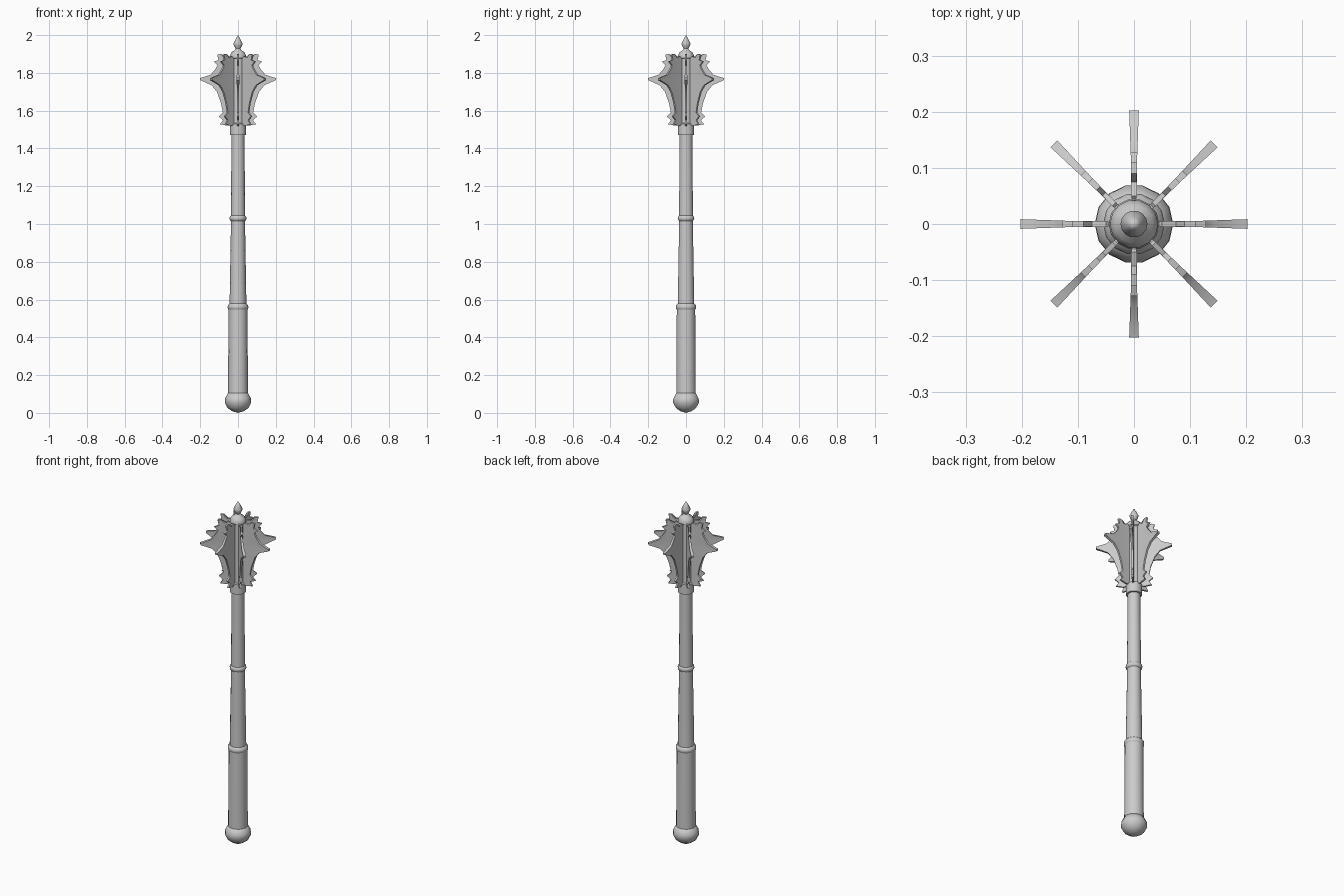
import bpy, bmesh, math

if "Cube" in bpy.data.objects:
    bpy.data.objects.remove(bpy.data.objects["Cube"])

SIDES = 14


def finish(name, bm, angle=35):
    bmesh.ops.remove_doubles(bm, verts=bm.verts, dist=1e-5)
    bmesh.ops.recalc_face_normals(bm, faces=bm.faces)
    me = bpy.data.meshes.new(name)
    bm.to_mesh(me)
    bm.free()
    ob = bpy.data.objects.new(name, me)
    bpy.context.collection.objects.link(ob)
    bpy.ops.object.select_all(action='DESELECT')
    ob.select_set(True)
    bpy.context.view_layer.objects.active = ob
    bpy.ops.object.shade_smooth_by_angle(angle=math.radians(angle))
    return ob


def lathe(name, profile):
    """Turn a (radius, z) profile around the z axis."""
    bm = bmesh.new()
    vs = [bm.verts.new((r, 0, z)) for r, z in profile]
    es = [bm.edges.new(p) for p in zip(vs, vs[1:])]
    bmesh.ops.spin(bm, geom=vs + es, cent=(0, 0, 0), axis=(0, 0, 1),
                   angle=math.tau, steps=SIDES, use_merge=True)
    return finish(name, bm, 50)


def ring(name, z, r, h):
    lathe(name, [(r - .012, z - h), (r - .002, z - h * .5), (r, z),
                 (r - .002, z + h * .5), (r - .012, z + h)])


# Handle, bottom to top
lathe("pommel", [(0, 0), (.03, .009), (.055, .026), (.07, .055), (.069, .075), (.054, .104), (.04, .108)])
lathe("grip", [(.053, .09), (.050, .555), (.04, .562)])
ring("lower_ring", .56, .055, .02)
lathe("middle_shaft", [(.045, .55), (.037, 1.02)])
ring("upper_ring", 1.03, .045, .018)
lathe("upper_shaft", [(.038, 1.02), (.034, 1.48)])

# Head core, domed cap and finial
lathe("head_collar", [(.03, 1.47), (.043, 1.472), (.043, 1.53), (.036, 1.535)])
lathe("head_core", [(.036, 1.52), (.036, 1.875), (.043, 1.88), (.043, 1.892), (.034, 1.91),
                    (.018, 1.92), (.013, 1.928), (.022, 1.945), (.024, 1.955), (.012, 1.98), (0, 2.0)])

# Flange: scalloped outer edge and the matching edge of its flat panel
outer = [(.055, 1.52), (.095, 1.528), (.08, 1.55), (.102, 1.57), (.08, 1.59), (.09, 1.64),
         (.112, 1.70), (.14, 1.735), (.202, 1.762), (.202, 1.772), (.145, 1.79), (.12, 1.82),
         (.108, 1.84), (.128, 1.86), (.103, 1.868), (.11, 1.897), (.09, 1.9), (.075, 1.88), (.05, 1.888)]
panel = [(.05, 1.522), (.06, 1.53), (.062, 1.545), (.066, 1.565), (.068, 1.585), (.08, 1.64),
         (.098, 1.70), (.113, 1.74), (.12, 1.76), (.12, 1.773), (.114, 1.79), (.10, 1.815),
         (.092, 1.835), (.088, 1.852), (.082, 1.862), (.076, 1.873), (.07, 1.878), (.06, 1.88), (.045, 1.884)]


def flange(name):
    bm = bmesh.new()
    sides = []
    for s in (-1, 1):
        core = [bm.verts.new((.025, s * .004, z)) for _, z in panel]
        mid = [bm.verts.new((r, s * .004, z)) for r, z in panel]
        rim = [bm.verts.new((r, s * (.005 + max(0, r - .1) * .035), z)) for r, z in outer]
        for a, b in ((core, mid), (mid, rim)):
            for i in range(len(a) - 1):
                bm.faces.new((a[i], a[i + 1], b[i + 1], b[i]))
        sides.append([core[0], mid[0]] + rim + [mid[-1], core[-1]])
    a, b = sides
    for i in range(len(a)):
        j = (i + 1) % len(a)
        bm.faces.new((a[i], a[j], b[j], b[i]))
    return finish(name, bm)


first = flange("flange_1")
for k in range(1, 8):
    copy = first.copy()
    copy.name = f"flange_{k + 1}"
    copy.rotation_euler.z = k * math.tau / 8
    bpy.context.collection.objects.link(copy)
